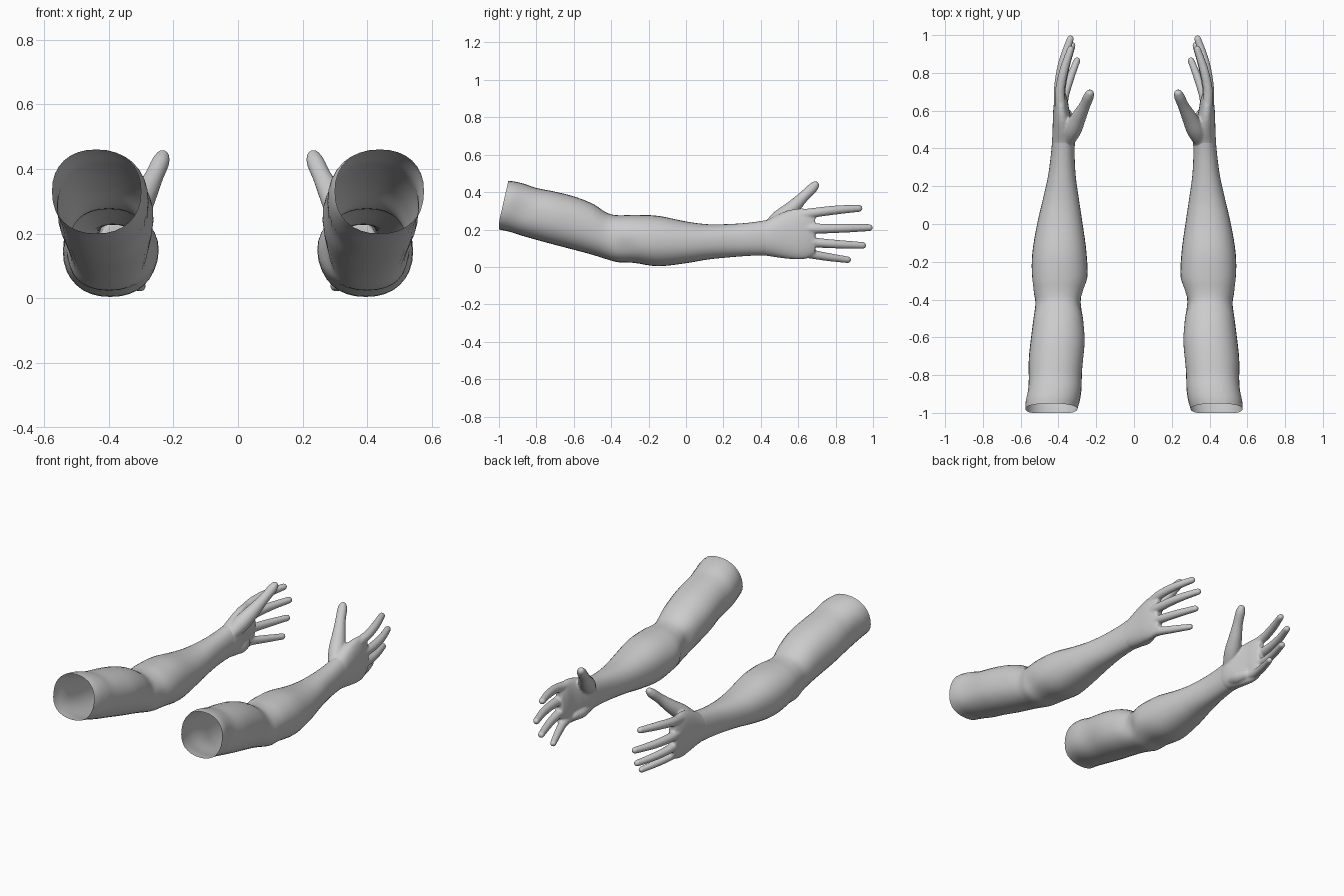
import bpy, bmesh, math
from mathutils import Vector

if "Cube" in bpy.data.objects:
    bpy.data.objects.remove(bpy.data.objects["Cube"])

skin = bpy.data.materials.new("plain_grey")
skin.diffuse_color = (0.6, 0.6, 0.6, 1)
skin.use_nodes = True
skin.node_tree.nodes["Principled BSDF"].inputs["Base Color"].default_value = skin.diffuse_color
N = 32


def spline(rows, steps):
    """Catmull-Rom interpolation of rows of numbers."""
    out = []
    for i in range(len(rows) - 1):
        a, b, c, d = (rows[max(i - 1, 0)], rows[i], rows[i + 1],
                      rows[min(i + 2, len(rows) - 1)])
        for s in range(steps):
            t = s / steps
            out.append([0.5 * (2 * q + (r - p) * t + (2 * p - 5 * q + 4 * r - w) * t * t
                               + (3 * q - p - 3 * r + w) * t ** 3)
                        for p, q, r, w in zip(a, b, c, d)])
    out.append(list(rows[-1]))
    return out


def skin_rings(bm, rings, cap):
    loops = [[bm.verts.new(p) for p in ring] for ring in rings]
    for a, b in zip(loops, loops[1:]):
        for i in range(len(a)):
            j = (i + 1) % len(a)
            bm.faces.new((a[i], a[j], b[j], b[i]))
    if cap:
        bm.faces.new(loops[0][::-1])
        bm.faces.new(loops[-1])


def limb(bm, rows, steps, cap, shape=None):
    """Loft of oval sections: y, x low, x high, z low, z high."""
    rings = []
    for y, x0, x1, z0, z1 in spline(rows, steps):
        ring = []
        for k in range(N):
            a = 2 * math.pi * k / N
            c, s = math.cos(a), math.sin(a)
            e = 0.9
            p = Vector(((x0 + x1) / 2 + (x1 - x0) / 2 * math.copysign(abs(c) ** e, c), y,
                        (z0 + z1) / 2 + (z1 - z0) / 2 * math.copysign(abs(s) ** e, s)))
            ring.append(shape(p, c, s) if shape else p)
        rings.append(ring)
    skin_rings(bm, rings, cap)


def digit(bm, path):
    """Round tapered tube along points x, y, z, radius, with a domed tip."""
    pts = spline(path, 5)
    rings = []
    end = Vector(pts[-1][:3])
    way = (end - Vector(pts[-2][:3])).normalized()
    r = pts[-1][3]
    for a in (0.4, 0.8, 1.15, 1.4):
        pts.append([*(end + way * r * math.sin(a)), r * math.cos(a)])
    for i, p in enumerate(pts):
        d = (Vector(pts[min(i + 1, len(pts) - 1)][:3]) - Vector(pts[max(i - 1, 0)][:3])).normalized()
        u = d.cross(Vector((1, 0, 0))).normalized()
        v = d.cross(u)
        rings.append([Vector(p[:3]) + p[3] * (u * math.cos(t) + v * math.sin(t))
                      for t in (2 * math.pi * k / 14 for k in range(14))])
    skin_rings(bm, rings, True)


def finish(bm, name, fuse):
    bmesh.ops.recalc_face_normals(bm, faces=bm.faces)
    me = bpy.data.meshes.new(name)
    bm.to_mesh(me)
    bm.free()
    me.materials.append(skin)
    ob = bpy.data.objects.new(name, me)
    bpy.context.collection.objects.link(ob)
    for f in me.polygons:
        f.use_smooth = True
    if fuse:
        m = ob.modifiers.new("fuse", "REMESH")
        m.mode, m.voxel_size, m.use_smooth_shade = "VOXEL", 0.006, True
        m = ob.modifiers.new("soften", "SMOOTH")
        m.factor, m.iterations = 0.5, 5
    m = ob.modifiers.new("other_side", "MIRROR")
    m.use_mirror_merge = False
    return ob


# Muscle bulges and creases: y, z, side (+1 outer, -1 inner), size, height
BUMPS = [(-0.36, 0.12, -1, 0.05, -0.014), (-0.27, 0.15, -1, 0.07, 0.006),
         (-0.42, 0.20, -1, 0.05, -0.010), (-0.32, 0.10, 1, 0.05, -0.010),
         (-0.38, 0.05, 1, 0.05, 0.006), (-0.75, 0.18, -1, 0.08, -0.010),
         (-0.60, 0.30, -1, 0.09, 0.007), (-0.88, 0.30, 1, 0.08, -0.008)]


def arm_shape(p, c, s):
    q = p.copy()
    for y, z, side, size, h in BUMPS:
        if c * side > 0:
            g = math.exp(-((p.y - y) ** 2 + (p.z - z) ** 2) / size ** 2)
            q.x += side * h * g * abs(c) ** 0.5
    # slanted shoulder opening
    w = max(0, min(1, (-0.8 - p.y) / 0.2))
    q.y += w * 0.05 * max(0, (p.z - 0.24) / 0.22)
    return q


# Arm: open tube from shoulder to wrist
bm = bmesh.new()
limb(bm, [(-1.00, .300, .576, .200, .460), (-.95, .287, .576, .190, .456),
          (-.88, .278, .568, .168, .443), (-.80, .275, .560, .145, .422),
          (-.70, .267, .556, .118, .402), (-.60, .266, .545, .092, .377),
          (-.50, .270, .532, .065, .338), (-.42, .275, .522, .040, .288),
          (-.36, .266, .532, .025, .276), (-.28, .252, .541, .022, .278),
          (-.15, .252, .538, .004, .273), (0, .272, .513, .020, .243),
          (.12, .290, .485, .040, .228), (.25, .308, .456, .053, .230),
          (.35, .314, .442, .060, .238), (.43, .314, .434, .062, .250)],
     4, False, arm_shape)
finish(bm, "arms", False)

# Hand: palm, thumb and fingers fused together
bm = bmesh.new()
limb(bm, [(.38, .320, .432, .068, .236), (.43, .311, .434, .060, .250),
          (.48, .312, .432, .052, .275), (.54, .326, .430, .044, .300),
          (.60, .342, .428, .040, .312), (.65, .350, .422, .046, .308),
          (.69, .362, .412, .070, .280)], 4, True)
FINGERS = [
    [(.385, .60, .275, .030), (.392, .70, .292, .026), (.372, .81, .305, .024), (.335, .925, .313, .019)],
    [(.390, .60, .208, .031), (.398, .71, .205, .027), (.378, .85, .207, .024), (.337, .98, .210, .019)],
    [(.386, .60, .145, .030), (.388, .70, .130, .026), (.366, .82, .121, .023), (.328, .945, .115, .019)],
    [(.378, .55, .088, .030), (.372, .66, .070, .025), (.342, .76, .053, .022), (.302, .865, .038, .018)],
]
for path in FINGERS:
    digit(bm, path)
# Thumb and its fleshy base
digit(bm, [(.355, .44, .200, .040), (.325, .50, .255, .048), (.293, .565, .312, .040),
           (.262, .625, .372, .030), (.240, .675, .420, .028), (.234, .690, .436, .023)])
# Heel of the palm on the little finger side
digit(bm, [(.358, .45, .105, .036), (.352, .52, .095, .040), (.362, .58, .090, .034)])
finish(bm, "hands", True)
